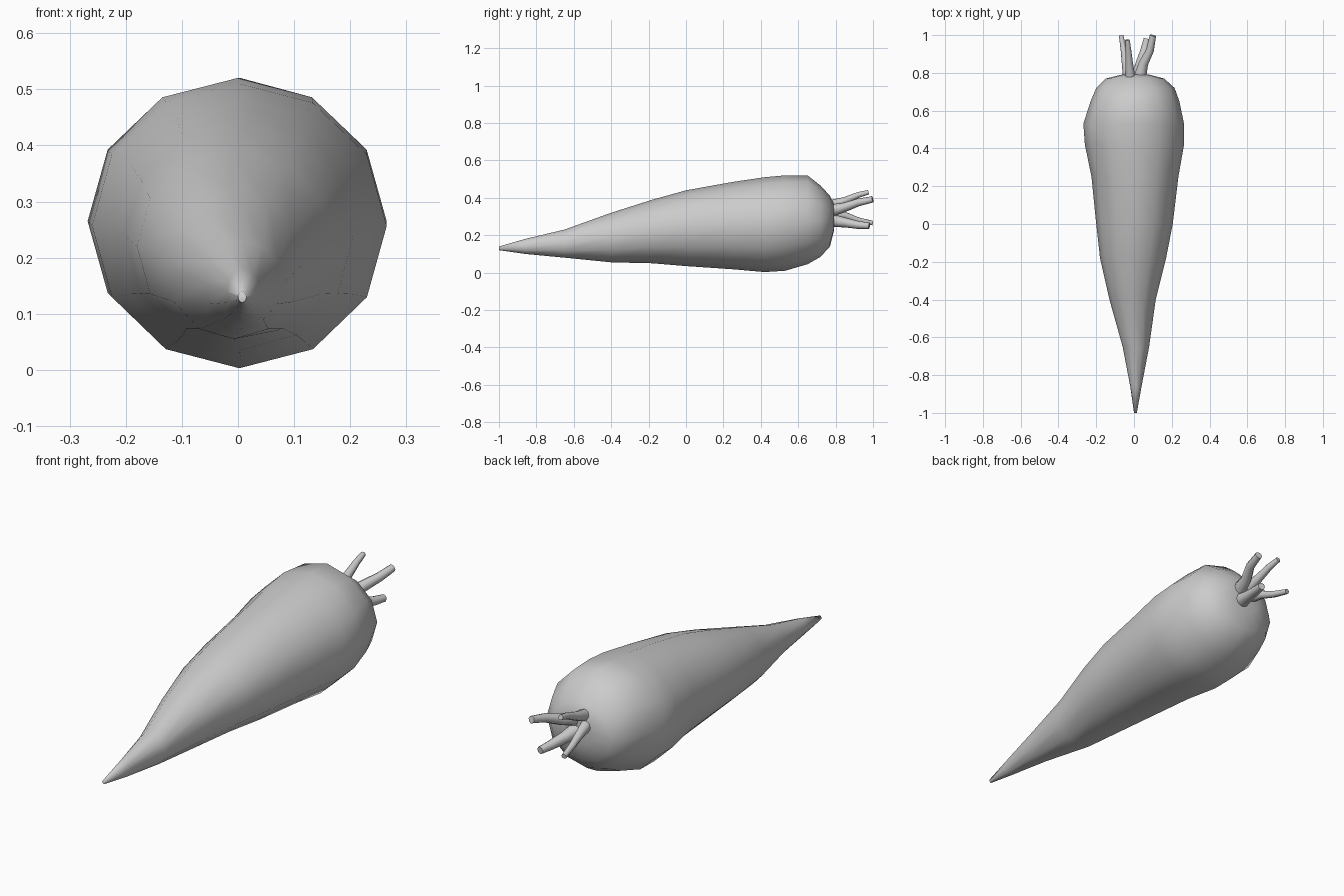
import bpy, bmesh, math
from mathutils import Vector

if "Cube" in bpy.data.objects:
    bpy.data.objects.remove(bpy.data.objects["Cube"])

grey = bpy.data.materials.new("plain grey")
grey.use_nodes = True
colour = (0.6, 0.6, 0.6, 1)
grey.diffuse_color = colour
grey.node_tree.nodes["Principled BSDF"].inputs["Base Color"].default_value = colour


def loft(name, rings, sharp):
    """Skin a list of point rings, cap both ends and smooth the result."""
    bm = bmesh.new()
    loops = [[bm.verts.new(p) for p in ring] for ring in rings]
    n = len(loops[0])
    for a, b in zip(loops, loops[1:]):
        for i in range(n):
            j = (i + 1) % n
            bm.faces.new((a[i], a[j], b[j], b[i]))
    bm.faces.new(loops[0])
    bm.faces.new(loops[-1])
    bmesh.ops.recalc_face_normals(bm, faces=bm.faces)
    mesh = bpy.data.meshes.new(name)
    bm.to_mesh(mesh)
    bm.free()
    mesh.materials.append(grey)
    obj = bpy.data.objects.new(name, mesh)
    bpy.context.collection.objects.link(obj)
    bpy.ops.object.select_all(action='DESELECT')
    obj.select_set(True)
    bpy.context.view_layer.objects.active = obj
    bpy.ops.object.shade_smooth_by_angle(angle=math.radians(sharp))
    return obj


def ring(centre, u, v, sides):
    angles = [math.tau * i / sides for i in range(sides)]
    return [centre + u * math.cos(a) + v * math.sin(a) for a in angles]


# Root body: y, left x, right x, bottom z, top z
sections = [
    (-1.0, 0.0, 0.015, 0.12, 0.14),
    (-0.86, -0.02, 0.04, 0.10, 0.18),
    (-0.65, -0.06, 0.08, 0.08, 0.23),
    (-0.4, -0.13, 0.115, 0.055, 0.32),
    (-0.18, -0.18, 0.17, 0.05, 0.39),
    (0.0, -0.20, 0.205, 0.035, 0.44),
    (0.25, -0.225, 0.235, 0.018, 0.485),
    (0.42, -0.26, 0.265, 0.003, 0.51),
    (0.53, -0.268, 0.265, 0.01, 0.52),
    (0.65, -0.23, 0.24, 0.045, 0.52),
    (0.72, -0.20, 0.215, 0.085, 0.465),
    (0.77, -0.15, 0.16, 0.14, 0.41),
    (0.79, -0.07, 0.085, 0.22, 0.37),
    (0.792, -0.02, 0.03, 0.28, 0.33),
]
body = [ring(Vector(((l + r) / 2, y, (b + t) / 2)),
             Vector(((r - l) / 2, 0, 0)), Vector((0, 0, (t - b) / 2)), 12)
        for y, l, r, b, t in sections]
loft("root_body", body, 80)


def stem(name, points, r0, r1):
    """Tapered, slightly bent stalk with a flat cut end."""
    pts = [Vector(p) for p in points]
    rings = []
    for i, p in enumerate(pts):
        d = (pts[min(i + 1, len(pts) - 1)] - pts[max(i - 1, 0)]).normalized()
        u = d.cross(Vector((0, 0, 1))).normalized()
        t = (i / (len(pts) - 1)) ** 0.6
        r = r0 + (r1 - r0) * t
        rings.append(ring(p, u * r, u.cross(d) * r, 8))
    loft(name, rings, 50)


# Cut leaf stalks
stem("stem_upper_right", [(-0.02, 0.77, 0.36), (-0.025, 0.85, 0.385),
                          (-0.03, 0.92, 0.415), (-0.035, 0.975, 0.43)], 0.028, 0.012)
stem("stem_upper_left", [(0.03, 0.77, 0.33), (0.05, 0.85, 0.35),
                         (0.085, 0.92, 0.375), (0.1, 0.998, 0.392)], 0.034, 0.017)
stem("stem_lower_right", [(-0.03, 0.77, 0.32), (-0.045, 0.85, 0.305),
                          (-0.055, 0.92, 0.28), (-0.068, 0.998, 0.265)], 0.028, 0.012)
stem("stem_lower_left", [(0.02, 0.77, 0.28), (0.035, 0.85, 0.268),
                         (0.055, 0.92, 0.255), (0.068, 0.98, 0.25)], 0.036, 0.017)
